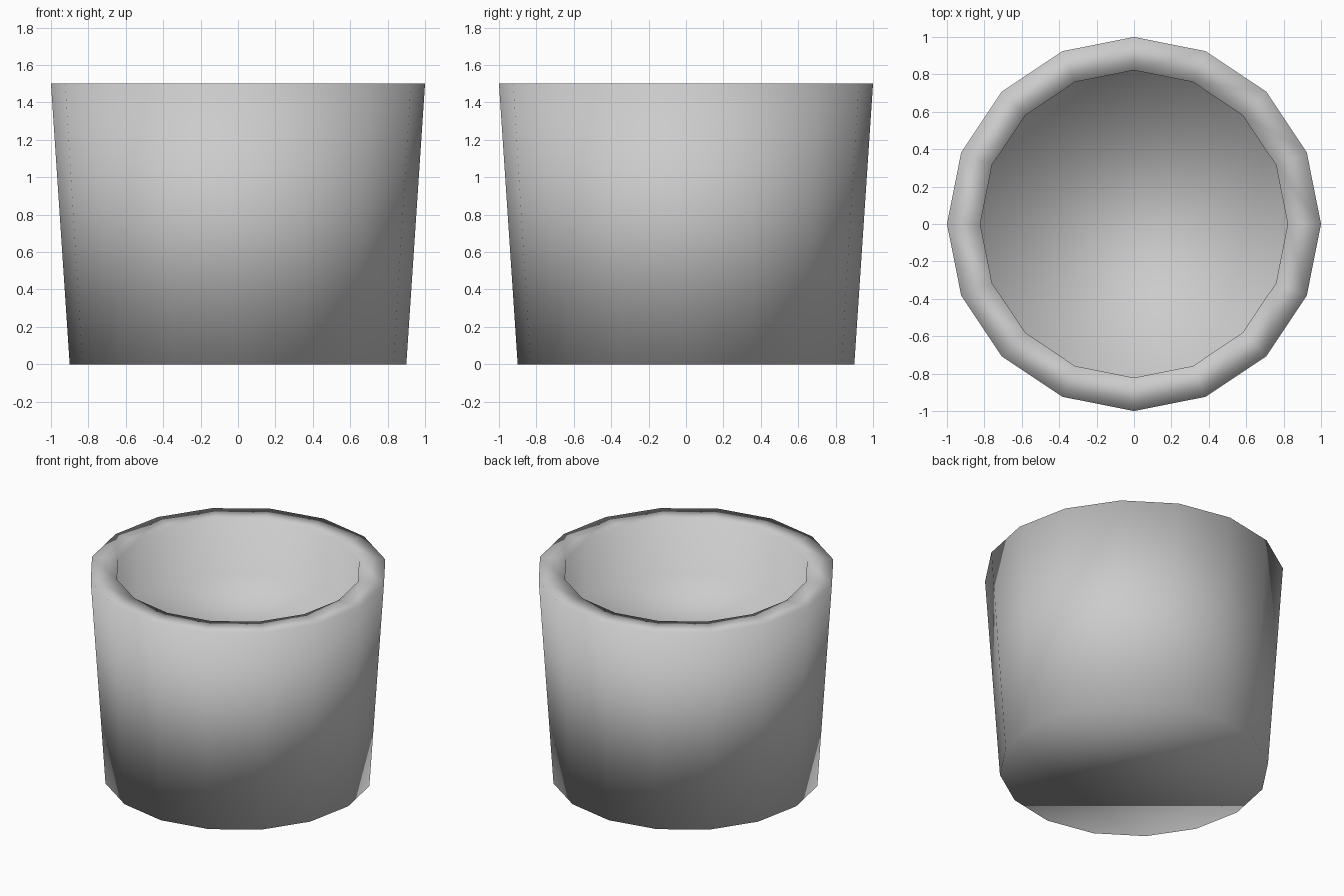
import bpy
import bmesh
from math import cos, sin, pi

SIDES = 16

default = bpy.data.objects.get("Cube")
if default:
    bpy.data.objects.remove(default, do_unlink=True)

# Plain grey finish
grey = bpy.data.materials.new("light_grey")
grey.use_nodes = True
colour = (0.6, 0.6, 0.6, 1)
grey.diffuse_color = colour
grey.node_tree.nodes["Principled BSDF"].inputs["Base Color"].default_value = colour


def ring(bm, radius, z):
    """One loop of vertices around the axis."""
    angles = [2 * pi * i / SIDES for i in range(SIDES)]
    return [bm.verts.new((radius * cos(a), radius * sin(a), z)) for a in angles]


def bridge(bm, lower, upper):
    for i in range(SIDES):
        j = (i + 1) % SIDES
        bm.faces.new((lower[i], lower[j], upper[j], upper[i]))


# Tapered outer wall, flat rim, straight inner wall: (radius, height)
profile = [(0.9, 0), (1, 1.5), (0.822, 1.5), (0.822, 1.1)]
bm = bmesh.new()
rings = [ring(bm, r, z) for r, z in profile]
for lower, upper in zip(rings, rings[1:]):
    bridge(bm, lower, upper)

# Base and inner floor
bm.faces.new(rings[0][::-1])
bm.faces.new(rings[-1])
bmesh.ops.recalc_face_normals(bm, faces=bm.faces)

# Soft shading runs across the rim and base edges
for face in bm.faces:
    face.smooth = True

mesh = bpy.data.meshes.new("cup_body")
bm.to_mesh(mesh)
bm.free()
mesh.materials.append(grey)
cup = bpy.data.objects.new("cup_body", mesh)
bpy.context.collection.objects.link(cup)
